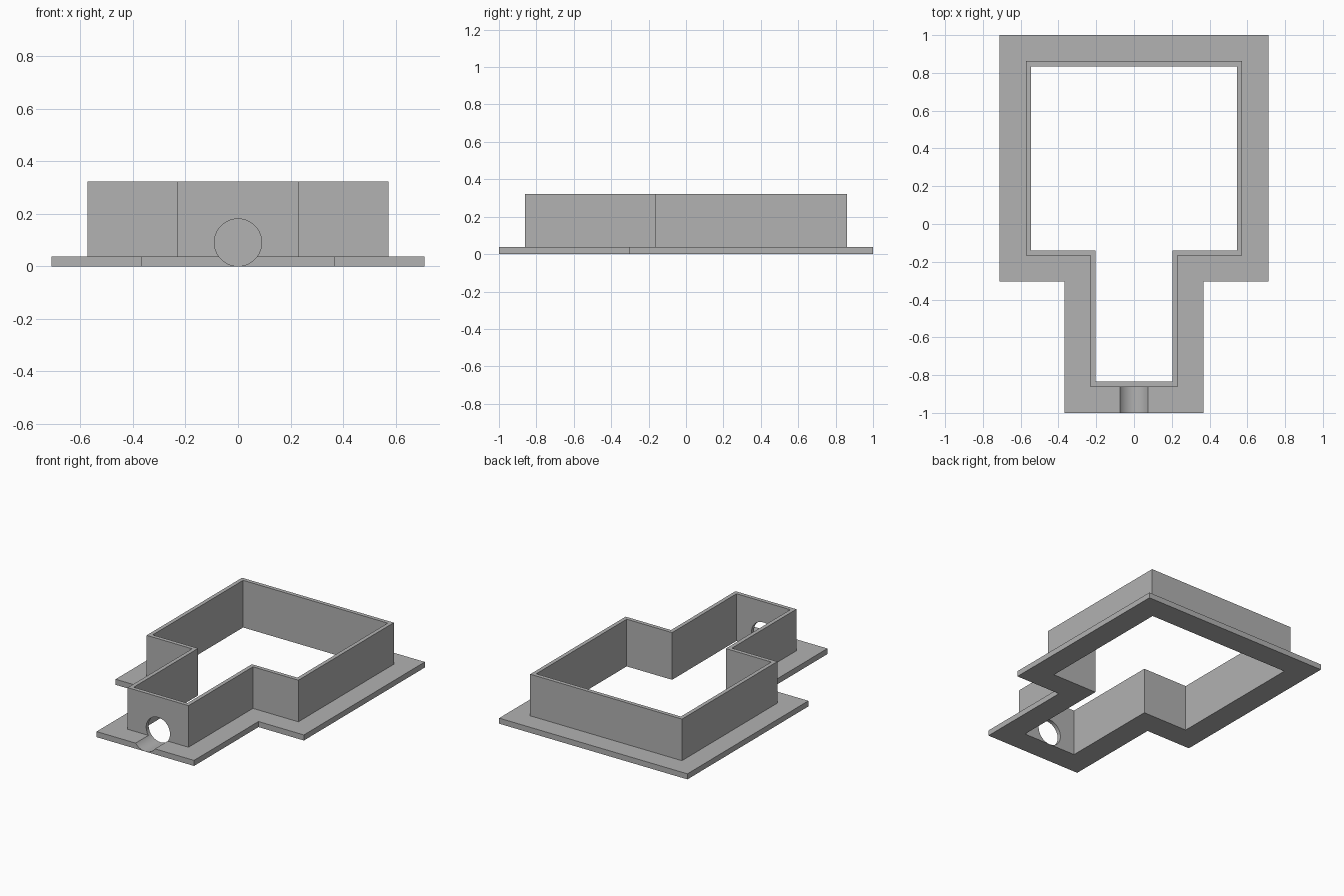
import bpy
import bmesh
from math import radians

cube = bpy.data.objects.get("Cube")
if cube:
    bpy.data.objects.remove(cube, do_unlink=True)

# Overall sizes
BODY_X, NECK_X = 0.573, 0.23
BACK_Y, SHOULDER_Y, FRONT_Y = 0.862, -0.167, -0.862
FLANGE_W, WALL_T = 0.138, 0.027
FLANGE_H, WALL_H = 0.038, 0.322
HOLE_R = 0.09

grey = bpy.data.materials.new("plain_grey")
grey.use_nodes = True
colour = (0.445, 0.445, 0.445, 1)
grey.diffuse_color = colour
grey.node_tree.nodes["Principled BSDF"].inputs["Base Color"].default_value = colour


def outline(d):
    """Body-and-neck outline grown outwards by d, counter-clockwise."""
    half = [(NECK_X + d, FRONT_Y - d), (NECK_X + d, SHOULDER_Y - d),
            (BODY_X + d, SHOULDER_Y - d), (BODY_X + d, BACK_Y + d)]
    return half + [(-x, y) for x, y in reversed(half)]


def make_object(name, bm):
    bmesh.ops.recalc_face_normals(bm, faces=bm.faces)
    mesh = bpy.data.meshes.new(name)
    bm.to_mesh(mesh)
    bm.free()
    mesh.materials.append(grey)
    obj = bpy.data.objects.new(name, mesh)
    bpy.context.collection.objects.link(obj)
    return obj


# Flanged wall: an L-shaped section swept around the outline
section = [(-WALL_T, 0), (FLANGE_W, 0), (FLANGE_W, FLANGE_H),
           (0, FLANGE_H), (0, WALL_H), (-WALL_T, WALL_H)]
bm = bmesh.new()
rings = [[bm.verts.new((x, y, z)) for x, y in outline(d)] for d, z in section]
for a, b in zip(rings, rings[1:] + rings[:1]):
    for i in range(len(a)):
        j = (i + 1) % len(a)
        bm.faces.new((a[i], a[j], b[j], b[i]))
frame = make_object("flanged_wall", bm)

# Round hole through the front wall, leaving a groove in the flange
bm = bmesh.new()
bmesh.ops.create_cone(bm, cap_ends=True, segments=64, radius1=HOLE_R,
                      radius2=HOLE_R, depth=0.5)
cutter = make_object("hole_cutter", bm)
cutter.rotation_euler.x = radians(90)
cutter.location = (0, FRONT_Y - 0.1, HOLE_R + 0.0005)
cutter.hide_render = True

cut = frame.modifiers.new("front_hole", 'BOOLEAN')
cut.operation = 'DIFFERENCE'
cut.solver = 'EXACT'
cut.object = cutter

bpy.context.view_layer.objects.active = frame
frame.select_set(True)
bpy.ops.object.modifier_apply(modifier=cut.name)
bpy.data.objects.remove(cutter, do_unlink=True)
bpy.ops.object.shade_smooth_by_angle(angle=radians(30))
